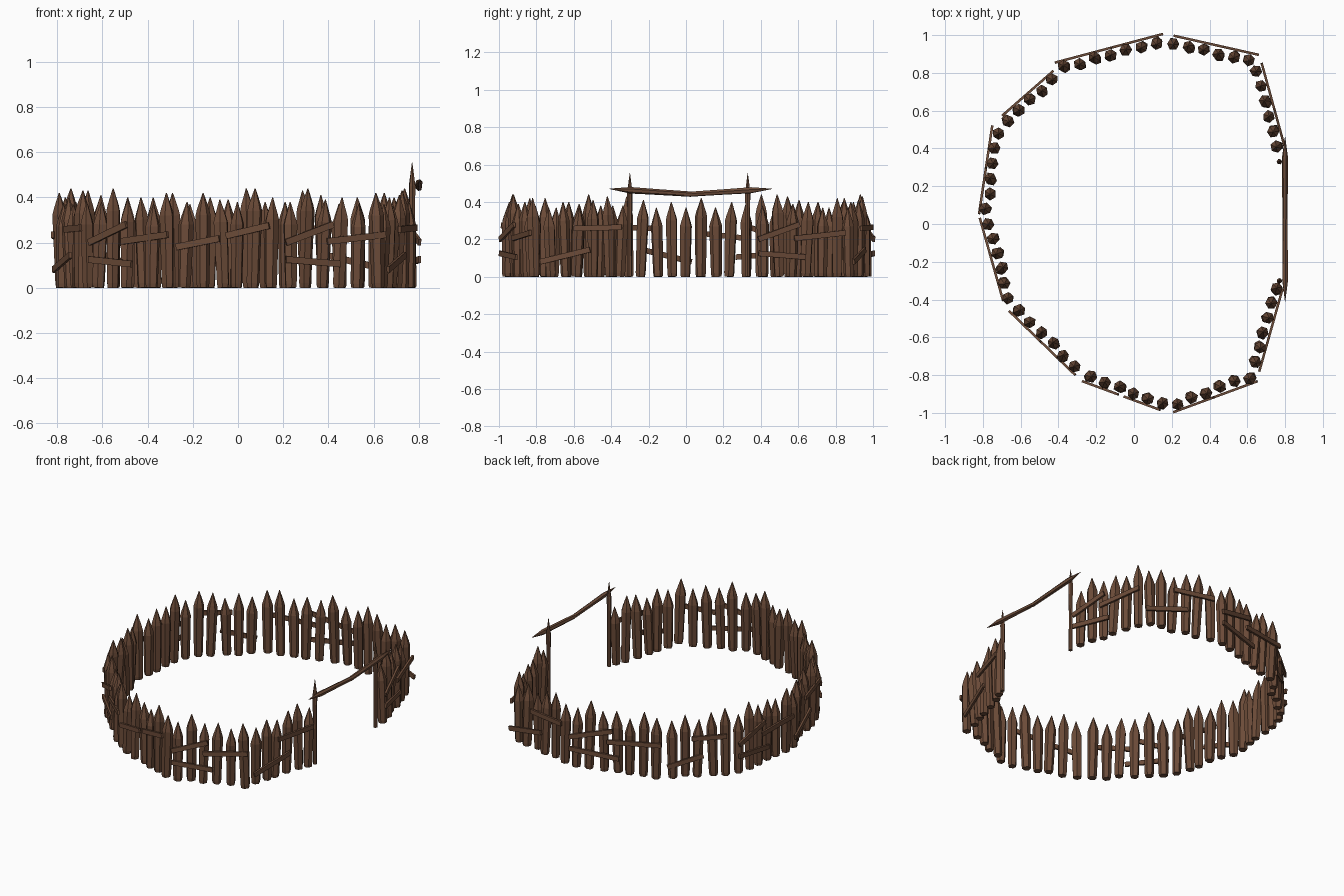
import bpy, bmesh, math, random
from mathutils import Vector, Matrix

if "Cube" in bpy.data.objects:
    bpy.data.objects.remove(bpy.data.objects["Cube"])

random.seed(4)


def material(name, rgb):
    m = bpy.data.materials.new(name)
    m.diffuse_color = (*rgb, 1)
    m.use_nodes = True
    m.node_tree.nodes["Principled BSDF"].inputs["Base Color"].default_value = m.diffuse_color
    return m


log_brown = material("log brown", (0.150, 0.071, 0.040))
plank_brown = material("plank brown", (0.150, 0.071, 0.040))


def finish(bm, name, mat):
    bmesh.ops.recalc_face_normals(bm, faces=bm.faces)
    me = bpy.data.meshes.new(name)
    bm.to_mesh(me)
    bm.free()
    me.materials.append(mat)
    ob = bpy.data.objects.new(name, me)
    bpy.context.collection.objects.link(ob)


def log(bm, rings, sides=6, jitter=0.0):
    """Loft rings of (centre, radius); the first ring's direction sets the axis."""
    axis = (rings[-1][0] - rings[0][0]).normalized()
    rot = axis.to_track_quat('Z', 'Y').to_matrix()
    spin = random.uniform(0, math.tau)
    wob = [random.uniform(1 - jitter, 1 + jitter) for _ in range(sides)]
    loops = []
    for c, r in rings:
        loops.append([bm.verts.new(c + rot @ Vector((math.cos(spin + math.tau * i / sides),
                      math.sin(spin + math.tau * i / sides), 0)) * r * wob[i])
                      for i in range(sides)])
    for a, b in zip(loops, loops[1:]):
        for i in range(sides):
            j = (i + 1) % sides
            bm.faces.new((a[i], a[j], b[j], b[i]))
    bm.faces.new(loops[0][::-1])
    bm.faces.new(loops[-1])


def stake(bm, x, y, h):
    """Leaning log with a sharpened top."""
    lean = Vector((random.uniform(-.012, .012), random.uniform(-.012, .012), 0))
    base = Vector((x, y, 0)) - lean
    tip = Vector((x, y, h)) + lean * 0.4
    z = lambda t: base.lerp(tip, t)
    s = 1 - 0.1 / h
    log(bm, [(z(0), .025), (z(.05), .028), (z(s), .033), (z(s + .06), .027), (z(1), .002)], 6, .07)


def plank(bm, p, q, zp, zq, out):
    """Thin board nailed to the outside of a wall, from p to q."""
    a, b = Vector((p.x, p.y, zp)), Vector((q.x, q.y, zq))
    d = (b - a).normalized()
    up = out.cross(d).normalized()
    if up.z < 0:
        up = -up
    m = Matrix((d, out, up)).transposed().to_4x4()
    m.translation = (a + b) / 2
    bmesh.ops.create_cube(bm, size=1, matrix=m @ Matrix.Diagonal(((b - a).length, .013, .029, 1)))


# Plank layouts: start t, end t, start z, end z along each wall
THREE = [(-.08, .47, .20, .28), (-.08, .55, .125, .105), (.40, 1.08, .205, .235)]
TWO = [(-.10, .58, .08, .145), (.36, 1.02, .258, .265)]
SPLIT = [(-.08, .42, .18, .218), (.50, 1.0, .23, .275)]

# Walls, counterclockwise: start, end, stake count, plank layout
walls = [
    ((.76, .41), (.65, .81), 6, THREE), ((.61, .87), (.21, .96), 6, TWO),
    ((.12, .96), (-.37, .83), 7, THREE), ((-.43, .76), (-.67, .55), 5, TWO),
    ((-.72, .48), (-.78, .08), 6, THREE), ((-.77, .0), (-.66, -.39), 6, TWO),
    ((-.61, -.46), (-.31, -.75), 6, THREE), ((-.23, -.81), (.15, -.95), 6, SPLIT),
    ((.23, -.95), (.61, -.81), 6, THREE), ((.64, -.73), (.75, -.34), 6, TWO),
]
heights = {THREE[0]: [.38, .44, .39, .40, .37, .42, .40],
           TWO[0]: [.37, .40, .37, .41, .43, .38],
           SPLIT[0]: [.38, .42, .39, .38, .44, .40]}

for n, (s, e, count, layout) in enumerate(walls, 1):
    s, e = Vector((*s, 0)), Vector((*e, 0))
    d = (e - s).normalized()
    out = Vector((d.y, -d.x, 0))
    bm = bmesh.new()
    for i in range(count):
        p = s.lerp(e, i / (count - 1)) + out * random.uniform(-.008, .008)
        stake(bm, p.x, p.y, heights[layout[0]][i])
    finish(bm, f"wall_stakes_{n}", log_brown)
    bm = bmesh.new()
    for t0, t1, z0, z1 in layout:
        plank(bm, s.lerp(e, t0) + out * .036, s.lerp(e, t1) + out * .036, z0, z1, out)
    finish(bm, f"wall_planks_{n}", plank_brown)

# Gate posts
for name, y in (("gate_post_front", -.30), ("gate_post_back", .33)):
    bm = bmesh.new()
    v = lambda z: Vector((.77, y, z))
    log(bm, [(v(0), .013), (v(.25), .012), (v(.45), .015), (v(.555), .001)], 6, .06)
    finish(bm, name, log_brown)

# Two tapered poles lashed into the gate crossbeam
for name, sg, y0, y1 in (("beam_front", -1, -.41, .10), ("beam_back", 1, .46, -.05)):
    bm = bmesh.new()
    a, b = Vector((.80, y0, .47)), Vector((.80, y1, .437))
    log(bm, [(a, .001), (a.lerp(b, .22), .017), (a.lerp(b, .55), .015),
             (a.lerp(b, .85), .014), (b, .004)], 6, .06)
    finish(bm, name, log_brown)
